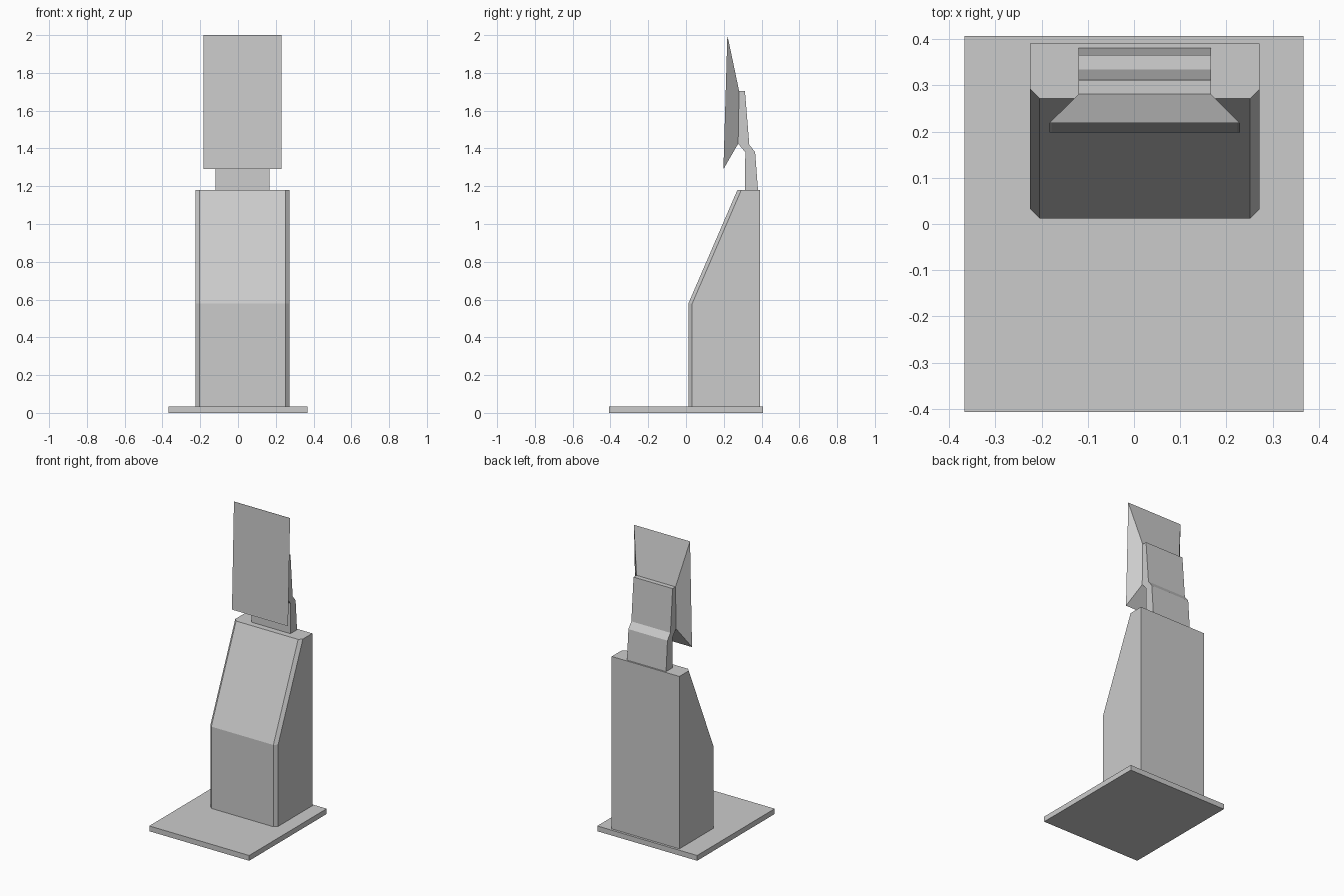
import bpy, bmesh

if "Cube" in bpy.data.objects:
    bpy.data.objects.remove(bpy.data.objects["Cube"])


def make_object(name, bm):
    bmesh.ops.recalc_face_normals(bm, faces=bm.faces)
    mesh = bpy.data.meshes.new(name)
    bm.to_mesh(mesh)
    bm.free()
    obj = bpy.data.objects.new(name, mesh)
    bpy.context.collection.objects.link(obj)
    return obj


def loft(name, rings):
    """Join equal-length point rings into a closed solid."""
    bm = bmesh.new()
    loops = [[bm.verts.new(p) for p in ring] for ring in rings]
    n = len(loops[0])
    for a, b in zip(loops, loops[1:]):
        for i in range(n):
            j = (i + 1) % n
            bm.faces.new((a[i], a[j], b[j], b[i]))
    bm.faces.new(loops[0][::-1])
    last = bm.faces.new(loops[-1])
    return bm, last


def rect(x0, x1, low, high):
    """Rectangle spanning x0..x1 between two (y, z) points."""
    return [(x0, *low), (x1, *low), (x1, *high), (x0, *high)]


# Floor plate
bm, _ = loft("base_plate", [
    [(-.367, -.407, z), (.367, -.407, z), (.367, .407, z), (-.367, .407, z)]
    for z in (0, .035)])
make_object("base_plate", bm)


# Pedestal with chamfered front corners and sloping upper front
def pedestal_ring(z, front):
    c = .0205
    l, r, back = -.225, .272, .391
    return [(l, back, z), (l, front + c, z), (l + c, front, z),
            (r - c, front, z), (r, front + c, z), (r, back, z)]


bm, _ = loft("pedestal", [pedestal_ring(.035, .012),
                          pedestal_ring(.578, .012),
                          pedestal_ring(1.18, .272)])
make_object("pedestal", bm)

# Bent neck bracket, extruded sideways from its profile
profile = [(.312, 1.18), (.381, 1.18), (.366, 1.38), (.335, 1.42),
           (.312, 1.705), (.281, 1.705), (.276, 1.425), (.314, 1.38)]
bm, _ = loft("neck", [[(x, y, z) for y, z in profile] for x in (-.12, .167)])
make_object("neck", bm)

# Display: tapered back housing with a slightly recessed screen in front
bm, front = loft("display", [rect(-.12, .167, (.276, 1.425), (.281, 1.705)),
                             rect(-.183, .229, (.198, 1.29), (.219, 2.0))])
bmesh.ops.recalc_face_normals(bm, faces=bm.faces)
bmesh.ops.inset_region(bm, faces=[front], thickness=.008, depth=-.001)
make_object("display", bm)
